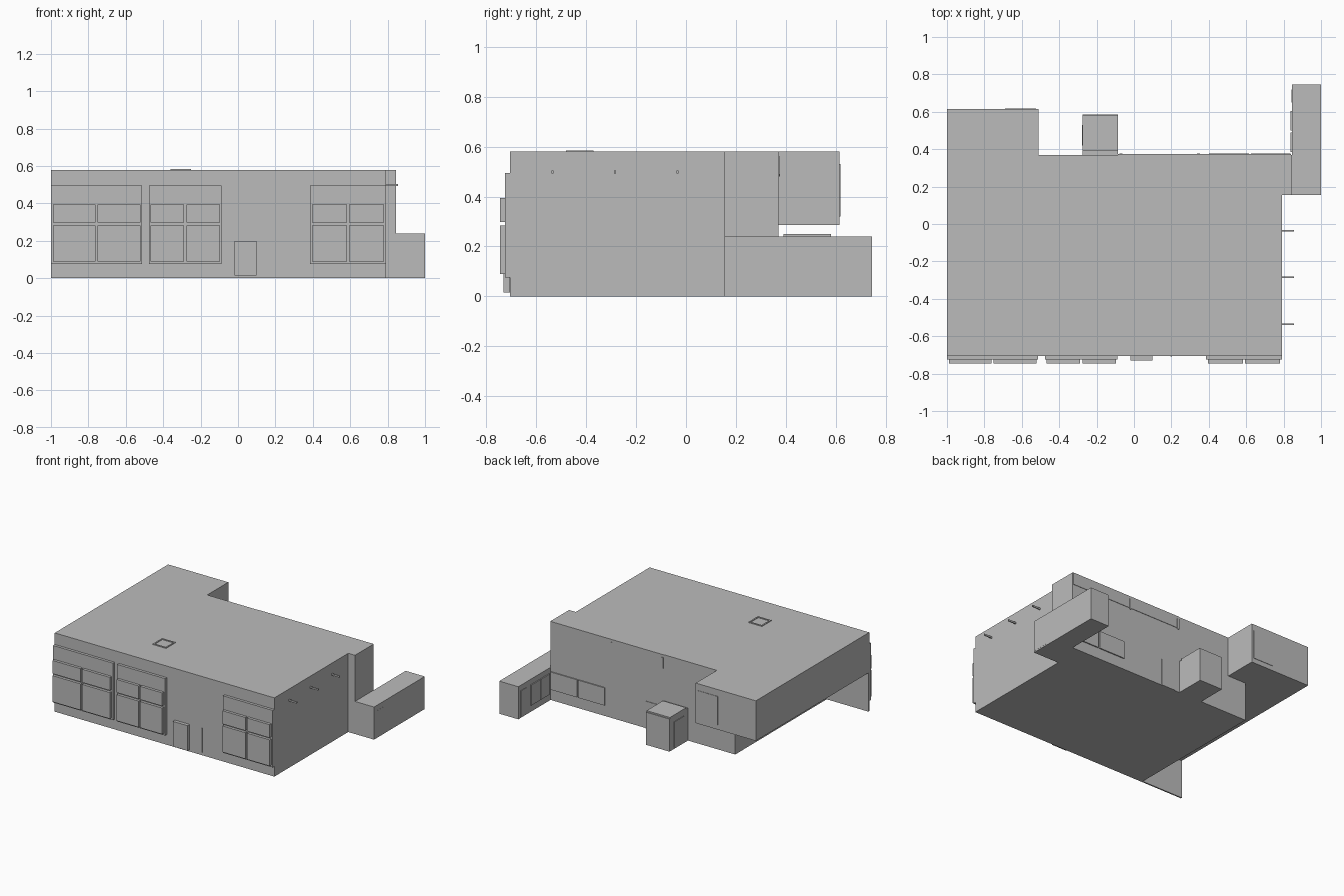
import bpy, bmesh

if "Cube" in bpy.data.objects:
    bpy.data.objects.remove(bpy.data.objects["Cube"])

grey = bpy.data.materials.new("plain grey")
grey.diffuse_color = (0.5, 0.5, 0.5, 1)
grey.use_nodes = True
grey.node_tree.nodes["Principled BSDF"].inputs["Base Color"].default_value = grey.diffuse_color


def prism(name, pts, lo, hi, place):
    """Extrude a closed profile; place(a, b, depth) gives the 3D point."""
    bm = bmesh.new()
    low = [bm.verts.new(place(a, b, lo)) for a, b in pts]
    high = [bm.verts.new(place(a, b, hi)) for a, b in pts]
    bm.faces.new(low[::-1])
    bm.faces.new(high)
    n = len(pts)
    for i in range(n):
        j = (i + 1) % n
        bm.faces.new((low[i], low[j], high[j], high[i]))
    bmesh.ops.recalc_face_normals(bm, faces=bm.faces[:])
    me = bpy.data.meshes.new(name)
    bm.to_mesh(me)
    bm.free()
    me.materials.append(grey)
    ob = bpy.data.objects.new(name, me)
    bpy.context.collection.objects.link(ob)
    return ob


def box(name, x, y, z):
    return prism(name, [(x[0], y[0]), (x[1], y[0]), (x[1], y[1]), (x[0], y[1])],
                 z[0], z[1], lambda a, b, d: (a, b, d))


# main hall, with an open undercut along the left side
prism("main_hall",
      [(-0.66, 0), (0.79, 0), (0.79, 0.58), (-1, 0.58), (-1, 0.285), (-0.66, 0.285)],
      -0.705, 0.37, lambda a, b, d: (a, d, b))
box("undercut_front_wall", (-1, -0.66), (-0.705, -0.695), (0, 0.285))

# wings
box("back_overhang", (-1, -0.51), (0.37, 0.615), (0.285, 0.58))
box("side_bay", (0.79, 0.845), (0.155, 0.37), (0, 0.58))
box("side_annex", (0.845, 1.0), (0.155, 0.745), (0, 0.24))
box("back_porch", (-0.275, -0.085), (0.37, 0.585), (0, 0.24))
box("porch_roof", (-0.275, -0.085), (0.39, 0.58), (0.24, 0.25))

# front windows: a backing panel with four raised panes each
for i, (x0, x1) in enumerate([(-1, -0.512), (-0.477, -0.087), (0.385, 0.79)]):
    box(f"window_panel_{i}", (x0, x1), (-0.725, -0.705), (0.075, 0.495))
    mid = (x0 + x1) / 2
    for xs in [(x0 + 0.01, mid - 0.006), (mid + 0.006, x1 - 0.01)]:
        for zs in [(0.09, 0.283), (0.298, 0.395)]:
            box(f"window_pane_{i}", xs, (-0.745, -0.725), zs)

# doors
box("front_door", (-0.02, 0.10), (-0.73, -0.705), (0.015, 0.2))
box("front_post", (0.195, 0.203), (-0.709, -0.705), (0.02, 0.2))
box("back_door", (-0.045, 0.07), (0.37, 0.374), (0, 0.2))
box("porch_door", (-0.279, -0.275), (0.42, 0.53), (0.01, 0.2))
box("annex_side_door", (0.998, 1.001), (0.17, 0.28), (0.01, 0.2))
box("annex_inner_door", (0.841, 0.845), (0.65, 0.72), (0.01, 0.2))

# back parapet strip and its brackets
box("back_parapet", (-0.085, 0.84), (0.37, 0.373), (0.49, 0.58))
for x in (0.345, -0.07):
    box("parapet_bracket", (x - 0.008, x + 0.008), (0.373, 0.377), (0.48, 0.56))

# back and annex windows
for xs in [(0.40, 0.615), (0.625, 0.838)]:
    box("back_window", xs, (0.37, 0.378), (0.08, 0.21))
for ys in [(0.385, 0.49), (0.5, 0.605)]:
    box("annex_window", (0.837, 0.845), ys, (0.05, 0.2))
box("overhang_window", (-0.69, -0.525), (0.615, 0.618), (0.32, 0.53))

# small fins on the right wall
for y in (-0.535, -0.285, -0.035):
    box("wall_fin", (0.79, 0.855), (y - 0.004, y + 0.004), (0.492, 0.504))

# square frame of the roof hatch
for ys in [(-0.48, -0.47), (-0.38, -0.37)]:
    box("hatch_rail", (-0.36, -0.25), ys, (0.58, 0.585))
for xs in [(-0.36, -0.35), (-0.26, -0.25)]:
    box("hatch_side", xs, (-0.47, -0.38), (0.58, 0.585))
